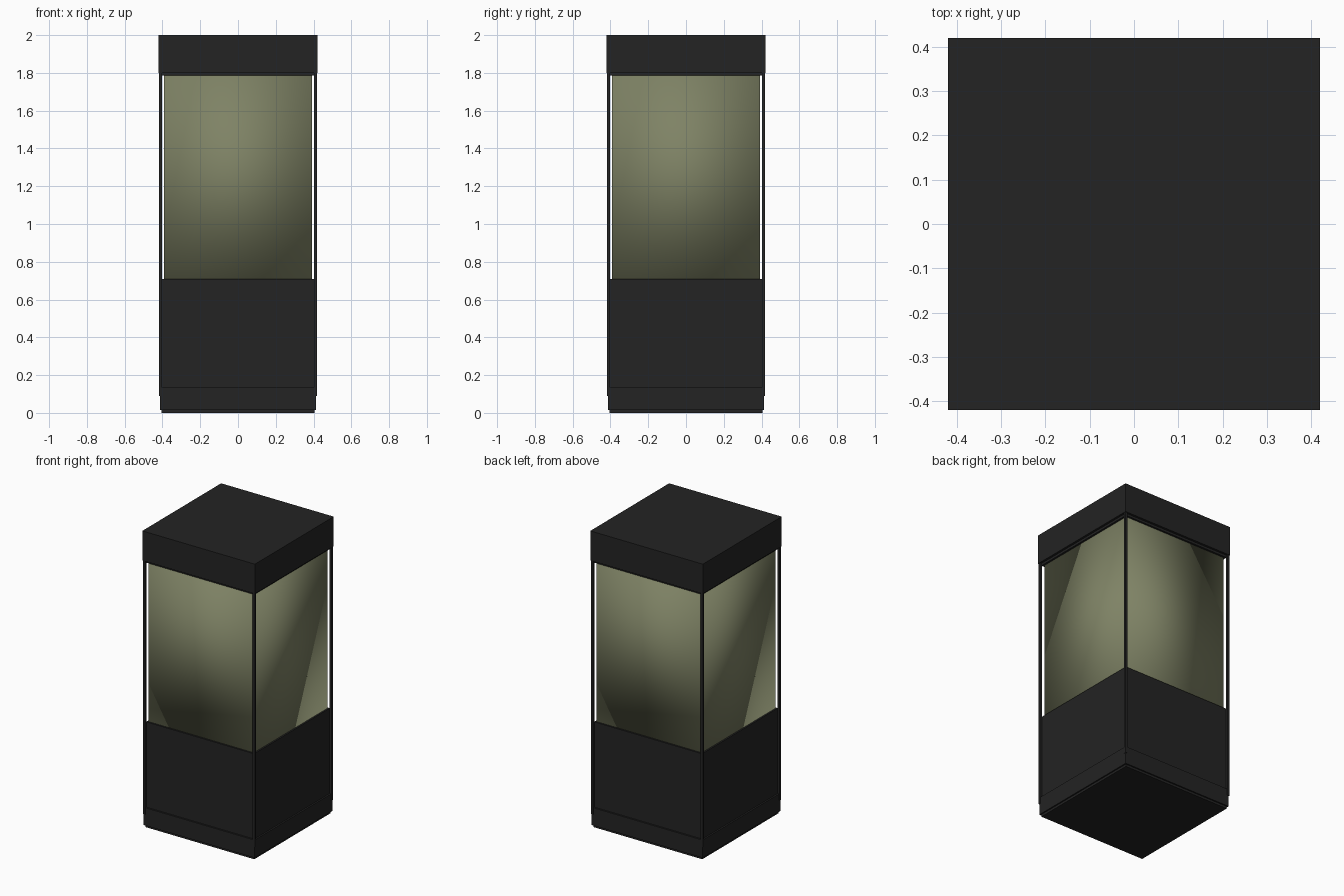
import bpy

cube = bpy.data.objects.get("Cube")
if cube:
    bpy.data.objects.remove(cube, do_unlink=True)


def material(name, color):
    mat = bpy.data.materials.new(name)
    mat.use_nodes = True
    mat.diffuse_color = color
    mat.node_tree.nodes["Principled BSDF"].inputs["Base Color"].default_value = color
    return mat


black = material("black_metal", (0.017, 0.017, 0.017, 1))
olive = material("olive_glass", (0.21, 0.225, 0.13, 1))


def box(name, half, bottom, top, mat, x=0, y=0):
    """Square upright block with half-width `half` between two heights."""
    bpy.ops.mesh.primitive_cube_add(size=1, location=(x, y, (bottom + top) / 2))
    obj = bpy.context.object
    obj.name = name
    obj.scale = (2 * half, 2 * half, top - bottom)
    bpy.ops.object.transform_apply(location=False, rotation=False, scale=True)
    obj.data.materials.append(mat)
    return obj


# Base: recessed foot, plinth and main body
box("foot", 0.405, 0, 0.015, black)
box("plinth", 0.414, 0.015, 0.135, black)
box("lower_body", 0.403, 0.135, 0.71, black)

# Softly shaded glass block
glass = box("glass_block", 0.392, 0.71, 1.79, olive)
glass.data.shade_smooth()

# Thin corner posts standing clear of the glass
for side, sx in (("left", 1), ("right", -1)):
    for end, sy in (("front", -1), ("back", 1)):
        box(f"{end}_{side}_post", 0.0075, 0.09, 1.8, black, sx * 0.4095, sy * 0.4095)

# Cap with a recessed lip beneath
box("cap_lip", 0.405, 1.785, 1.8, black)
box("cap", 0.42, 1.8, 2.0, black)
